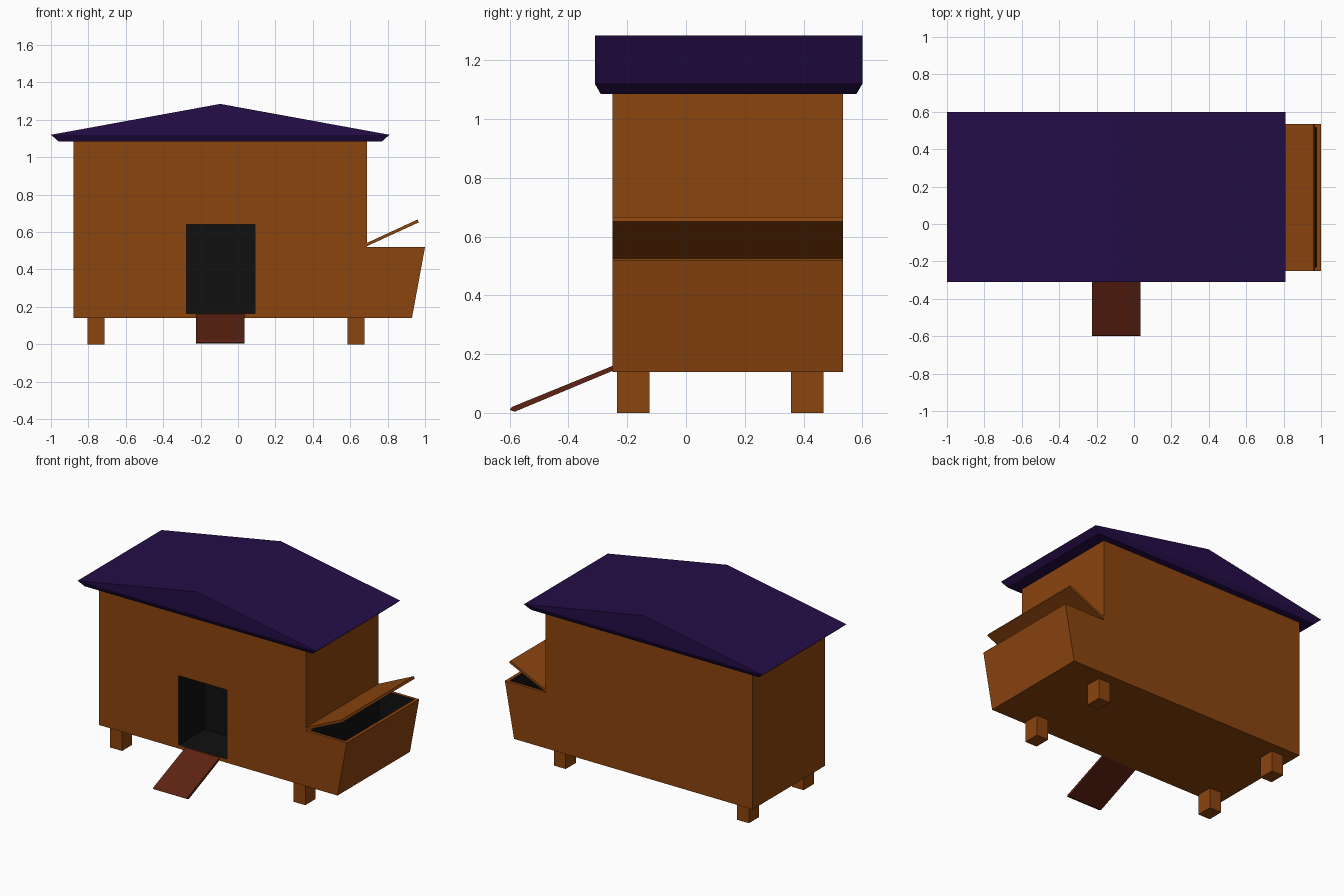
import bpy, bmesh
from mathutils import Vector

if "Cube" in bpy.data.objects:
    bpy.data.objects.remove(bpy.data.objects["Cube"])


def material(name, rgb):
    m = bpy.data.materials.new(name)
    m.diffuse_color = (*rgb, 1.0)
    m.use_nodes = True
    m.node_tree.nodes["Principled BSDF"].inputs["Base Color"].default_value = m.diffuse_color
    return m


wood = material("orange brown wood", (0.26, 0.058, 0.0045))
dark = material("black interior", (0.005, 0.005, 0.005))
purple = material("purple roof", (0.018, 0.004, 0.065))
red = material("red brown ramp", (0.112, 0.016, 0.006))


def obj_from(bm, name, mat):
    bmesh.ops.recalc_face_normals(bm, faces=bm.faces)
    me = bpy.data.meshes.new(name)
    bm.to_mesh(me)
    bm.free()
    me.materials.append(mat)
    ob = bpy.data.objects.new(name, me)
    bpy.context.collection.objects.link(ob)
    return ob


def prism(name, profile, axis, lo, hi, mat):
    """Extrude a 2D profile along x (profile = y,z) or y (profile = x,z)."""
    bm = bmesh.new()
    pts = [(lo, a, b) if axis == "x" else (a, lo, b) for a, b in profile]
    face = bm.faces.new([bm.verts.new(p) for p in pts])
    ext = bmesh.ops.extrude_face_region(bm, geom=[face])
    step = Vector((hi - lo, 0, 0)) if axis == "x" else Vector((0, hi - lo, 0))
    verts = [g for g in ext["geom"] if isinstance(g, bmesh.types.BMVert)]
    bmesh.ops.translate(bm, vec=step, verts=verts)
    return obj_from(bm, name, mat)


def rect(a0, a1, b0, b1):
    return [(a0, b0), (a1, b0), (a1, b1), (a0, b1)]


Y0, Y1 = -0.25, 0.535

# House body with the nest box in one silhouette
body = prism("house_body", [(-0.88, 0.14), (0.93, 0.14), (1.0, 0.52), (0.69, 0.52),
                            (0.69, 1.10), (-0.88, 1.10)], "y", Y0, Y1, wood)
body.data.materials.append(dark)

# Doorway and nest box cavities
door = prism("door_cutter", rect(-0.275, 0.09, 0.165, 0.64), "y", Y0 - 0.1, Y0 + 0.28, wood)
nest = prism("nest_cutter", [(0.71, 0.17), (0.913, 0.17), (0.977, 0.52), (0.986, 0.57),
                             (0.71, 0.57)], "y", Y0 + 0.02, Y1 - 0.02, wood)
bpy.context.view_layer.objects.active = body
for cutter in (door, nest):
    cutter.hide_render = True
    mod = body.modifiers.new("cut", "BOOLEAN")
    mod.operation = "DIFFERENCE"
    mod.solver = "EXACT"
    mod.object = cutter
    bpy.ops.object.modifier_apply(modifier=mod.name)
    bpy.data.objects.remove(cutter)

# Faces strictly inside the shell are the dark interior
for p in body.data.polygons:
    c, n = p.center, p.normal
    in_door = -0.28 < c.x < 0.095 and Y0 + 0.005 < c.y < Y0 + 0.29 and 0.16 < c.z < 0.645
    in_nest = (0.705 < c.x < 0.98 and Y0 + 0.01 < c.y < Y1 - 0.01
               and 0.16 < c.z < 0.51 and n.x < 0.9)
    # the outer sloping end faces +x and stays wood; the inner nest wall does too but is near x 0.71
    in_wall = 0.705 < c.x < 0.72 and 0.16 < c.z < 0.51 and Y0 + 0.01 < c.y < Y1 - 0.01
    p.material_index = 1 if in_door or in_nest or in_wall else 0

# Propped nest box lid
prism("nest_lid", [(0.69, 0.525), (0.967, 0.652), (0.96, 0.667), (0.69, 0.542)],
      "y", Y0, Y1, wood)

# Gabled roof with bevelled eaves
bm = bmesh.new()
rings = []
for y, yb in ((-0.31, -0.29), (0.60, 0.58)):
    rings.append([bm.verts.new(p) for p in ((-0.96, yb, 1.085), (0.77, yb, 1.085),
                                            (0.81, y, 1.12), (-0.095, y, 1.285),
                                            (-1.0, y, 1.12))])
f, b = rings
for r in rings:
    bm.faces.new((r[2], r[3], r[4]))
    bm.faces.new((r[0], r[1], r[2], r[4]))
for i in range(5):
    j = (i + 1) % 5
    bm.faces.new((f[i], f[j], b[j], b[i]))
obj_from(bm, "roof", purple)

# Entrance ramp
prism("ramp", [(-0.25, 0.16), (-0.593, 0.02), (-0.60, 0.01), (-0.583, 0.004), (-0.25, 0.143)],
      "x", -0.225, 0.035, red)

# Four legs
for side, x in (("left", -0.805), ("right", 0.585)):
    for end, y in (("front", -0.235), ("back", 0.358)):
        prism(f"{end}_{side}_leg", rect(x, x + 0.09, 0.0, 0.14), "y", y, y + 0.11, wood)
